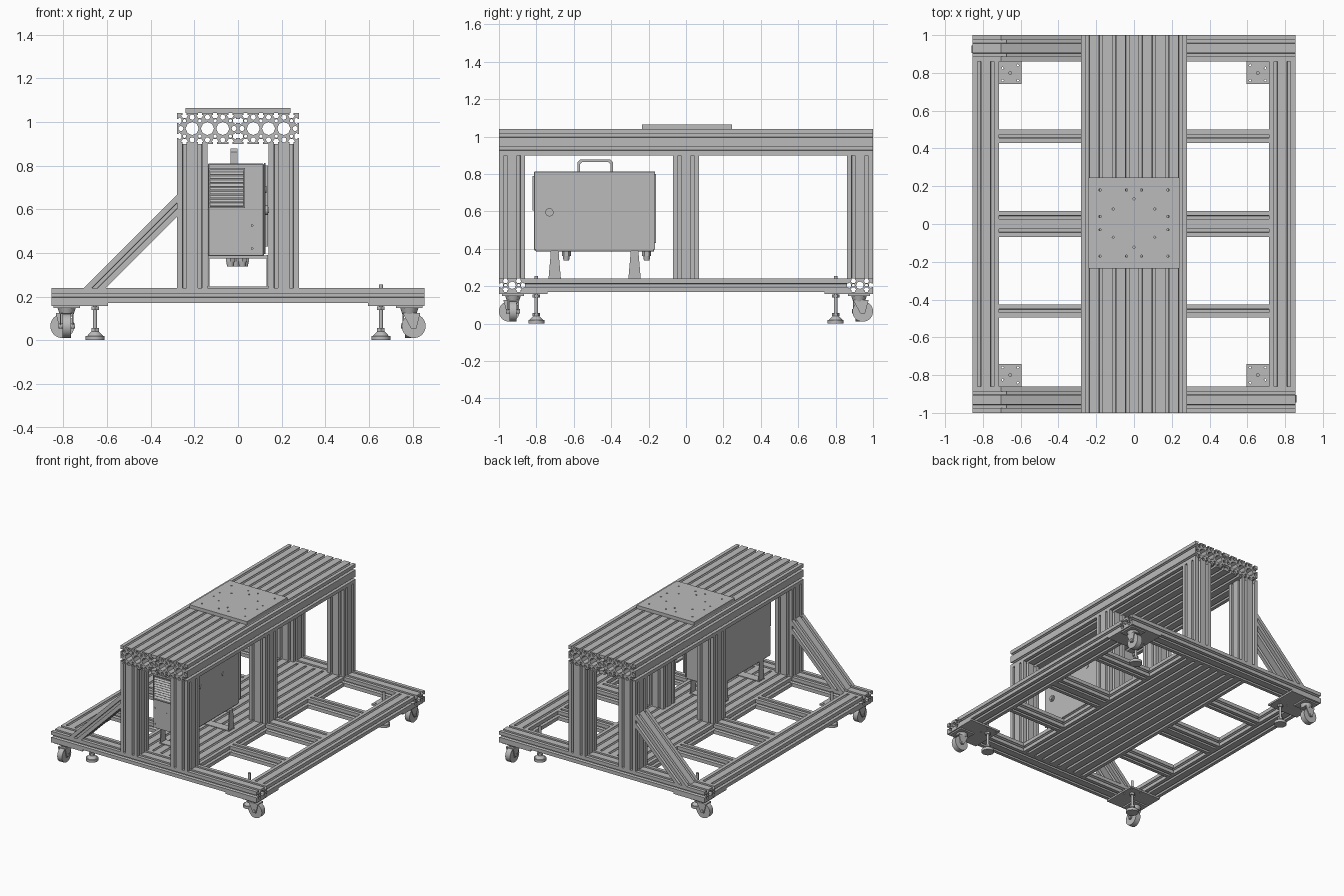
import bpy, bmesh, math
from mathutils import Matrix, Vector

if "Cube" in bpy.data.objects:
    bpy.data.objects.remove(bpy.data.objects["Cube"])

grey = bpy.data.materials.new("aluminium grey")
grey.use_nodes = True
grey.diffuse_color = (0.5, 0.5, 0.5, 1)
grey.node_tree.nodes["Principled BSDF"].inputs["Base Color"].default_value = (0.5, 0.5, 0.5, 1)

M = 0.07                      # one extrusion module
X, Y, Z = Vector((1, 0, 0)), Vector((0, 1, 0)), Vector((0, 0, 1))


def add_mesh(name, mesh, matrix=Matrix()):
    mesh.transform(matrix)
    mesh.materials.clear()
    mesh.materials.append(grey)
    obj = bpy.data.objects.new(name, mesh)
    bpy.context.collection.objects.link(obj)
    return obj


def smooth(obj):
    bpy.ops.object.select_all(action='DESELECT')
    obj.select_set(True)
    bpy.context.view_layer.objects.active = obj
    bpy.ops.object.shade_smooth_by_angle(angle=math.radians(35))


def box(name, x, y, z, bevel=0):
    bm = bmesh.new()
    size = [b - a for a, b in (x, y, z)]
    mid = [(a + b) / 2 for a, b in (x, y, z)]
    bmesh.ops.create_cube(bm, size=1, matrix=Matrix.Translation(mid) @ Matrix.Diagonal((*size, 1)))
    if bevel:
        bmesh.ops.bevel(bm, geom=bm.edges[:], offset=bevel, segments=1, affect='EDGES')
    mesh = bpy.data.meshes.new(name)
    bm.to_mesh(mesh)
    return add_mesh(name, mesh)


def cylinder(name, centre, axis, r1, length, r2=None, sides=24):
    bm = bmesh.new()
    turn = axis.to_track_quat('Z', 'Y').to_matrix().to_4x4()
    bmesh.ops.create_cone(bm, cap_ends=True, segments=sides, radius1=r1,
                          radius2=r1 if r2 is None else r2, depth=length,
                          matrix=Matrix.Translation(centre) @ turn)
    mesh = bpy.data.meshes.new(name)
    bm.to_mesh(mesh)
    obj = add_mesh(name, mesh)
    if sides > 8:
        smooth(obj)
    return obj


def circle(x, y, r, n=10):
    return [(x + r * math.cos(math.tau * k / n), y + r * math.sin(math.tau * k / n)) for k in range(n)]


def extrude(name, loops, length, centre, direction, across):
    """Outline plus hole loops, filled and pushed along a direction."""
    curve = bpy.data.curves.new(name, 'CURVE')
    curve.dimensions, curve.fill_mode, curve.extrude = '2D', 'BOTH', length / 2
    for loop in loops:
        spline = curve.splines.new('POLY')
        spline.points.add(len(loop) - 1)
        for point, (u, v) in zip(spline.points, loop):
            point.co = (u, v, 0, 1)
        spline.use_cyclic_u = True
    temp = bpy.data.objects.new(name + "_outline", curve)
    bpy.context.collection.objects.link(temp)
    deps = bpy.context.evaluated_depsgraph_get()
    mesh = bpy.data.meshes.new_from_object(temp.evaluated_get(deps))
    bpy.data.objects.remove(temp)
    bpy.data.curves.remove(curve)
    bm = bmesh.new()
    bm.from_mesh(mesh)
    bmesh.ops.remove_doubles(bm, verts=bm.verts, dist=1e-5)
    bmesh.ops.recalc_face_normals(bm, faces=bm.faces)
    for face in bm.faces:
        face.smooth = False
    bm.to_mesh(mesh)
    frame = Matrix((across, direction.cross(across), direction)).transposed().to_4x4()
    return add_mesh(name, mesh, Matrix.Translation(centre) @ frame)


SLOT = [(-.009, 0), (-.009, .008), (-.016, .009), (-.008, .022)]
SLOT += [(-s, d) for s, d in reversed(SLOT)]


def profile(nx, ny):
    """Slotted extrusion section of nx by ny modules, with its cavities."""
    w, h = nx * M / 2, ny * M / 2
    outline = []
    corners = [complex(-w, -h), complex(w, -h), complex(w, h), complex(-w, h)]
    for k, (corner, n) in enumerate(zip(corners, (nx, ny, nx, ny))):
        points = [(0, 0)] + [((i + .5) * M + s, d) for i in range(n) for s, d in SLOT]
        for s, d in points:
            p = corner + complex(s, d) * 1j ** k
            outline.append((p.real, p.imag))
    loops = [outline]
    for i in range(nx):
        for j in range(ny):
            loops.append(circle((i + .5) * M - w, (j + .5) * M - h, .008, 8))
    for i in range(1, nx):
        if ny == 1:
            loops.append(circle(i * M - w, 0, .02, 8))
        else:
            loops.append(circle(i * M - w, 0, .03, 8))
            loops += [circle(i * M - w, s * (h - .018), .012, 8) for s in (-1, 1)]
    if ny == 2:
        loops += [circle(s * (w - .018), 0, .012, 8) for s in (-1, 1)]
    return loops


def beam(name, nx, ny, length, centre, direction, across):
    return extrude(name, profile(nx, ny), length, centre, direction, across)


# Base frame, deck and top beam
for s, end in ((-1, "front"), (1, "back")):
    beam(end + "_rail", 2, 1, 1.71, (0, s * .93, .205), X, Y)
for s, side in ((-1, "right"), (1, "left")):
    beam(side + "_rail", 2, 1, 1.72, (s * .785, 0, .205), Y, X)
    beam(side + "_deck", 4, 1, 1.72, (s * .14, 0, .205), Y, X)
    beam(side + "_top_beam", 4, 2, 2, (s * .14, 0, .97), Y, X)
    for y, n in ((-.46, 1), (0, 2), (.465, 1)):
        beam(side + "_cross_beam", n, 1, .435, (s * .4975, y, .205), X, Y)
    for y in (-.93, 0, .93):
        beam(side + "_post", 2, 2, .66, (s * .21, y, .57), Z, X)

# Diagonal braces, mitred against post and rail
for y in (-.93, .93):
    brace = beam("brace", 2, 1, .8, (-.468, y, .4275), Vector((1, 0, 1)).normalized(), Y)
    bm = bmesh.new()
    bm.from_mesh(brace.data)
    for co, no in (((-.28, 0, 0), X), ((0, 0, .24), -Z)):
        bmesh.ops.bisect_plane(bm, geom=bm.verts[:] + bm.edges[:] + bm.faces[:],
                               plane_co=co, plane_no=no, clear_outer=True)
    bm.to_mesh(brace.data)

# Drilled mounting plate on top
drill = {(sx * x, sy * y) for x, y in ((.18, .175), (.04, .175), (.18, .035), (.11, .075), (0, .128))
         for sx in (-1, 1) for sy in (-1, 1)}
square = [(-.24, -.24), (.24, -.24), (.24, .24), (-.24, .24)]
extrude("mounting_plate", [square] + [circle(x, y, .006, 8) for x, y in drill],
        .025, (0, .005, 1.0525), Z, X)

# Corner plates, levelling feet and casters
for sx in (-1, 1):
    for sy in (-1, 1):
        plate = [(-.13, -.13), (.13, -.13), (.13, .13), (-.13, .13)]
        holes = [circle(-sx * a, -sy * b, .006, 8) for a, b in ((.11, .11), (.11, .03), (.03, .11), (.03, .045))]
        extrude("corner_plate", [plate] + holes, .013, (sx * .725, sy * .87, .1635), Z, X)
        fx, fy = sx * .655, sy * .8
        cylinder("foot_pad", (fx, fy, .01), Z, .043, .02)
        cylinder("foot_cone", (fx, fy, .03), Z, .036, .02, .017)
        cylinder("foot_rod", (fx, fy, .145), Z, .01, .22, sides=12)
        for z in (.048, .147):
            cylinder("foot_nut", (fx, fy, z), Z, .02, .016, sides=6)
        # Swivels turn a quarter from corner to corner
        out = X * sx if sx * sy < 0 else Y * sy
        axle = Z.cross(out)
        swivel = Vector((sx * .785, sy * .925, 0))
        hub = swivel + out * .02 + Z * .065
        box("caster_plate", (swivel.x - .06, swivel.x + .06), (swivel.y - .06, swivel.y + .06), (.147, .157))
        cylinder("caster_swivel", swivel + Z * .134, Z, .032, .03, .042)
        cylinder("caster_wheel", hub, axle, .055, .04, sides=32)
        cylinder("caster_axle", hub, axle, .012, .074, sides=12)
        fork = [(-.055, .055), (-.048, .062), (.015, -.012), (.012, -.018), (-.008, -.018)]
        fork = [(-.05, .058), (-.012, -.012), (.012, -.012), (.03, .058)]
        for s in (-1, 1):
            extrude("caster_fork", [fork], .006, hub + axle * s * .028, -axle, out)
        crown = swivel + Z * .12 + out * .01
        size = [abs(out[i]) * .04 + abs(axle[i]) * .031 for i in range(2)]
        box("caster_crown", (crown.x - size[0], crown.x + size[0]),
            (crown.y - size[1], crown.y + size[1]), (.119, .125))

# Control cabinet between the posts
box("cabinet_body", (-.138, .118), (-.805, -.17), (.385, .81), .004)
box("cabinet_door", (.118, .126), (-.812, -.165), (.395, .812), .002)
box("cabinet_hinge_strip", (.126, .138), (-.172, -.16), (.43, .8))
box("cabinet_front_panel", (-.134, .05), (-.811, -.805), (.39, .6))
for y in (-.62, -.355):
    cylinder("door_plug", (.128, y, .69), X, .016, .006)
cylinder("door_lock", (.13, -.73, .595), X, .022, .014)
cylinder("door_lock_core", (.138, -.73, .595), X, .013, .01, sides=12)

# Louvred vent
for x in ((-.135, -.128), (.025, .032)):
    box("vent_side", x, (-.82, -.805), (.605, .79))
for z in (.605, .783):
    box("vent_edge", (-.128, .025), (-.82, -.805), (z, z + .007))
for k in range(9):
    z = .622 + k * .0178
    slat = [(-.012, z - .006), (-.009, z - .006), (0, z + .006), (-.003, z + .006)]
    extrude("vent_slat", [slat], .153, (-.0515, -.806, 0), X, Y)

# Front panel screws
for x, z in ((-.125, .42), (-.125, .54), (-.03, .525), (.065, .525), (.065, .42)):
    cylinder("panel_screw", (x, -.811, z), Y, .006, .006, sides=8)

# Carry handle
outer = [(-.095, 0), (-.095, .055), (-.08, .07), (.08, .07), (.095, .055), (.095, 0)]
inner = [(u * .86, v * .8) for u, v in reversed(outer)]
extrude("handle", [outer + inner], .032, (-.018, -.485, .808), X, Y)

# Cabinet legs and cable glands
leg = [(-.033, .241), (.033, .241), (.02, .39), (-.02, .39)]
for y in (-.702, -.275):
    box("leg_strap", (-.14, .14), (y - .033, y + .033), (.24, .245))
    for s in (-1, 1):
        extrude("cabinet_leg", [leg], .006, (s * .134, y, 0), X, Y)
    box("leg_head", (-.137, .137), (y - .022, y + .022), (.375, .388))
for x, y in ((-.035, -.64), (.02, -.64), (-.01, -.21), (.03, -.21)):
    cylinder("gland_nut", (x, y, .373), Z, .024, .025, sides=6)
    cylinder("gland_cap", (x, y, .35), Z, .015, .025, .019)
